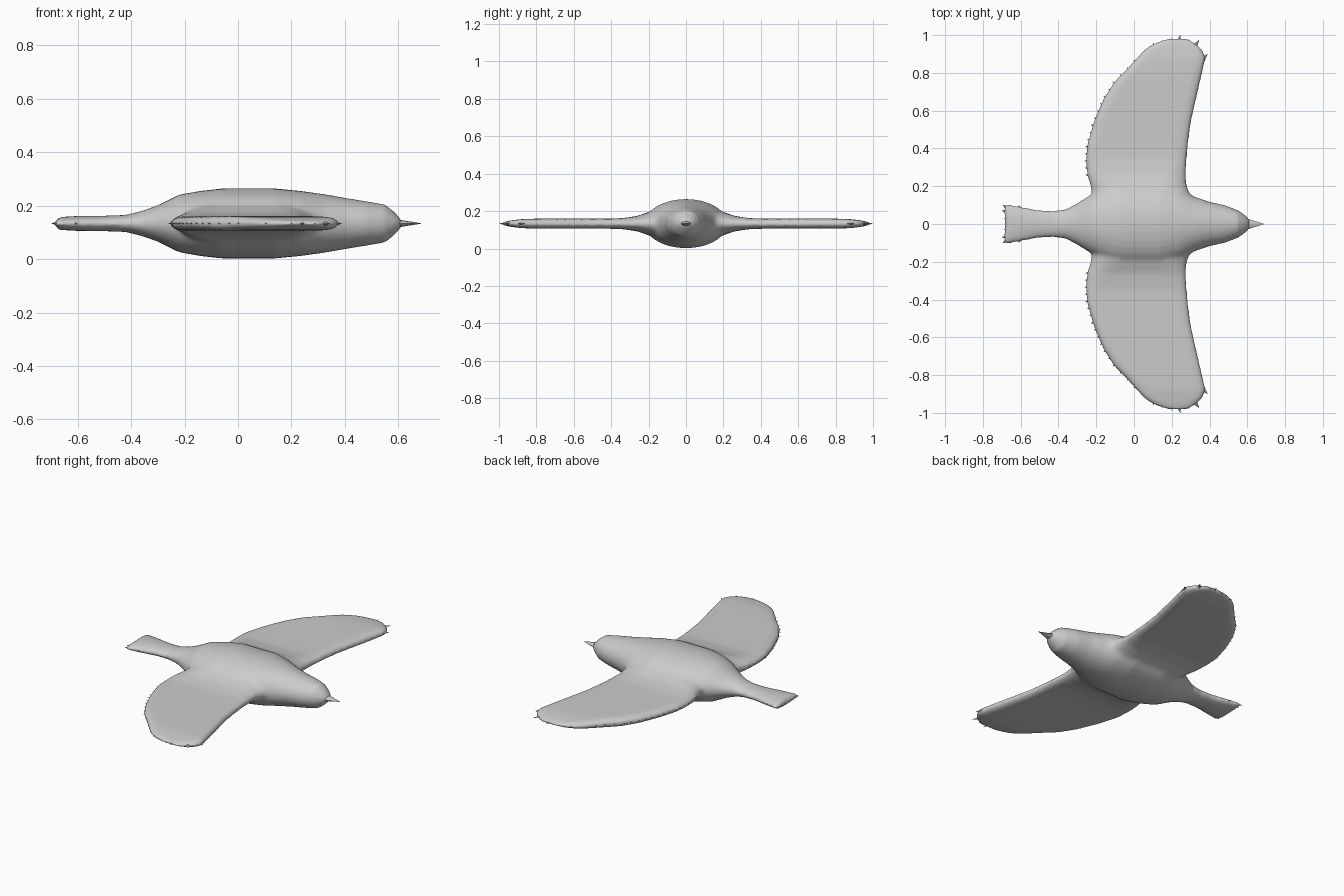
import bpy, bmesh, math
from mathutils import Matrix, Vector

if "Cube" in bpy.data.objects:
    bpy.data.objects.remove(bpy.data.objects["Cube"])

MID = 0.133  # height of the symmetry plane

grey = bpy.data.materials.new("plain_grey")
grey.use_nodes = True
grey.diffuse_color = (0.6, 0.6, 0.6, 1)
grey.node_tree.nodes["Principled BSDF"].inputs["Base Color"].default_value = (0.6, 0.6, 0.6, 1)


def lerp_table(table, t):
    """Piecewise linear lookup; each row is (key, values...)."""
    if t <= table[0][0]:
        return table[0][1:]
    for a, b in zip(table, table[1:]):
        if t <= b[0]:
            f = (t - a[0]) / (b[0] - a[0])
            return tuple(p + (q - p) * f for p, q in zip(a[1:], b[1:]))
    return table[-1][1:]


def loft(bm, rings):
    loops = [[bm.verts.new(p) for p in ring] for ring in rings]
    for a, b in zip(loops, loops[1:]):
        for i in range(len(a)):
            j = (i + 1) % len(a)
            bm.faces.new((a[i], a[j], b[j], b[i]))
    bm.faces.new(loops[0])
    bm.faces.new(loops[-1])


def make_object(name, bm, angle):
    bmesh.ops.recalc_face_normals(bm, faces=bm.faces)
    mesh = bpy.data.meshes.new(name)
    bm.to_mesh(mesh)
    bm.free()
    mesh.materials.append(grey)
    ob = bpy.data.objects.new(name, mesh)
    bpy.context.collection.objects.link(ob)
    bpy.ops.object.select_all(action="DESELECT")
    ob.select_set(True)
    bpy.context.view_layer.objects.active = ob
    bpy.ops.object.shade_smooth_by_angle(angle=math.radians(angle))
    return ob


# Torso: x, half width, half height
TORSO = [(-0.69, 0.10, 0.012), (-0.67, 0.105, 0.024), (-0.6, 0.092, 0.028),
         (-0.5, 0.072, 0.029), (-0.42, 0.07, 0.032), (-0.36, 0.078, 0.047),
         (-0.3, 0.11, 0.068), (-0.22, 0.16, 0.108), (-0.14, 0.2, 0.122),
         (-0.06, 0.22, 0.131), (0.14, 0.22, 0.131), (0.24, 0.19, 0.121),
         (0.32, 0.145, 0.11), (0.4, 0.117, 0.096), (0.48, 0.1, 0.083),
         (0.55, 0.073, 0.071), (0.585, 0.05, 0.043), (0.61, 0.026, 0.016)]

# Wing: y, trailing x, leading x, half thickness, edge rounding width
WING = [(0.0, -0.2, 0.3, 0.115, 0.24), (0.1, -0.22, 0.31, 0.105, 0.24),
        (0.15, -0.225, 0.3, 0.084, 0.2), (0.2, -0.23, 0.28, 0.062, 0.15),
        (0.26, -0.25, 0.275, 0.041, 0.1), (0.34, -0.255, 0.28, 0.029, 0.06),
        (0.42, -0.25, 0.287, 0.027, 0.05), (0.54, -0.215, 0.303, 0.027, 0.05),
        (0.66, -0.165, 0.33, 0.027, 0.05), (0.755, -0.105, 0.352, 0.027, 0.05),
        (0.82, -0.04, 0.367, 0.026, 0.05), (0.88, 0.015, 0.38, 0.024, 0.05),
        (0.92, 0.05, 0.365, 0.019, 0.05), (0.955, 0.1, 0.33, 0.014, 0.05),
        (0.98, 0.17, 0.29, 0.007, 0.03)]


def torso_ring(x, steps=32):
    w, h = lerp_table(TORSO, x)
    ring = []
    for i in range(steps):
        a = math.tau * i / steps
        c = math.cos(a)
        notch = 0.015 * (1 - abs(c)) if x < -0.68 else 0  # forked tail end
        ring.append((x + notch, w * c, MID + h * math.sin(a)))
    return ring


def wing_ring(y, side, steps=14):
    back, front, t, edge = lerp_table(WING, y)
    half = (front - back) / 2
    edge = min(edge, half)
    upper = []
    for i in range(steps + 1):
        s = -math.cos(math.pi * i / steps)
        d = min(half * (1 - abs(s)) / edge, 1)
        upper.append(((front + back) / 2 + half * s, t * math.sqrt(1 - (1 - d) ** 2)))
    lower = [(x, -z) for x, z in reversed(upper[1:-1])]
    return [(x, side * y, MID + z) for x, z in upper + lower]


# Body and wings fused into one smooth skin
bm = bmesh.new()
loft(bm, [torso_ring(row[0]) for row in TORSO])
for side in (1, -1):
    loft(bm, [wing_ring(0.98 * i / 56, side) for i in range(57)])
skin = make_object("body_and_wings", bm, 80)
fuse = skin.modifiers.new("fuse", "REMESH")
fuse.mode = "VOXEL"
fuse.voxel_size = 0.01
fuse.use_smooth_shade = True
soften = skin.modifiers.new("soften", "SMOOTH")
soften.factor = 0.5
soften.iterations = 5

# Pointed beak
bm = bmesh.new()
turn = Matrix.Translation((0.64, 0, MID)) @ Matrix.Rotation(math.pi / 2, 4, "Y")
bmesh.ops.create_cone(bm, cap_ends=True, segments=8, radius1=0.032, radius2=0,
                      depth=0.1, matrix=turn @ Matrix.Diagonal((0.5, 1, 1, 1)))
make_object("beak", bm, 40)


def feather(bm, x, y, dx, dy, length, width):
    """Flat four-sided spike whose point lies at (x, y)."""
    out = Vector((dx, dy, 0)).normalized()
    pos = Vector((x, y, MID)) - out * length / 2
    frame = Matrix((out.cross(Vector((0, 0, 1))), Vector((0, 0, 1)), out)).transposed().to_4x4()
    bmesh.ops.create_cone(bm, cap_ends=True, segments=4, radius1=width, radius2=0, depth=length,
                          matrix=Matrix.Translation(pos) @ frame @ Matrix.Diagonal((1, 0.6, 1, 1)))


# Ragged feather points along the trailing edge and round the wing tip
for side, name in ((1, "left_wing_feathers"), (-1, "right_wing_feathers")):
    bm = bmesh.new()
    for i in range(17):
        y = 0.26 + 0.038 * i
        x = lerp_table(WING, y)[0]
        feather(bm, x - 0.008, side * y, -1, side * (0.1 + 0.05 * i), 0.06, 0.024)
    for x, y in ((0.055, 0.925), (0.1, 0.96), (0.15, 0.975), (0.2, 0.987),
                 (0.245, 1.0), (0.29, 0.98), (0.345, 0.975), (0.39, 0.9)):
        feather(bm, x, side * y, (x - 0.2) * 1.5, side * 0.3, 0.07, 0.026)
    make_object(name, bm, 30)

# Tail feather points
bm = bmesh.new()
for side in (1, -1):
    feather(bm, -0.695, side * 0.1, -1, side * 0.6, 0.05, 0.025)
    feather(bm, -0.7, side * 0.07, -1, side * 0.1, 0.05, 0.025)
    feather(bm, -0.69, side * 0.03, -1, 0, 0.05, 0.025)
    feather(bm, -0.61, side * 0.1, -0.3, side, 0.05, 0.025)
make_object("tail_feathers", bm, 30)
